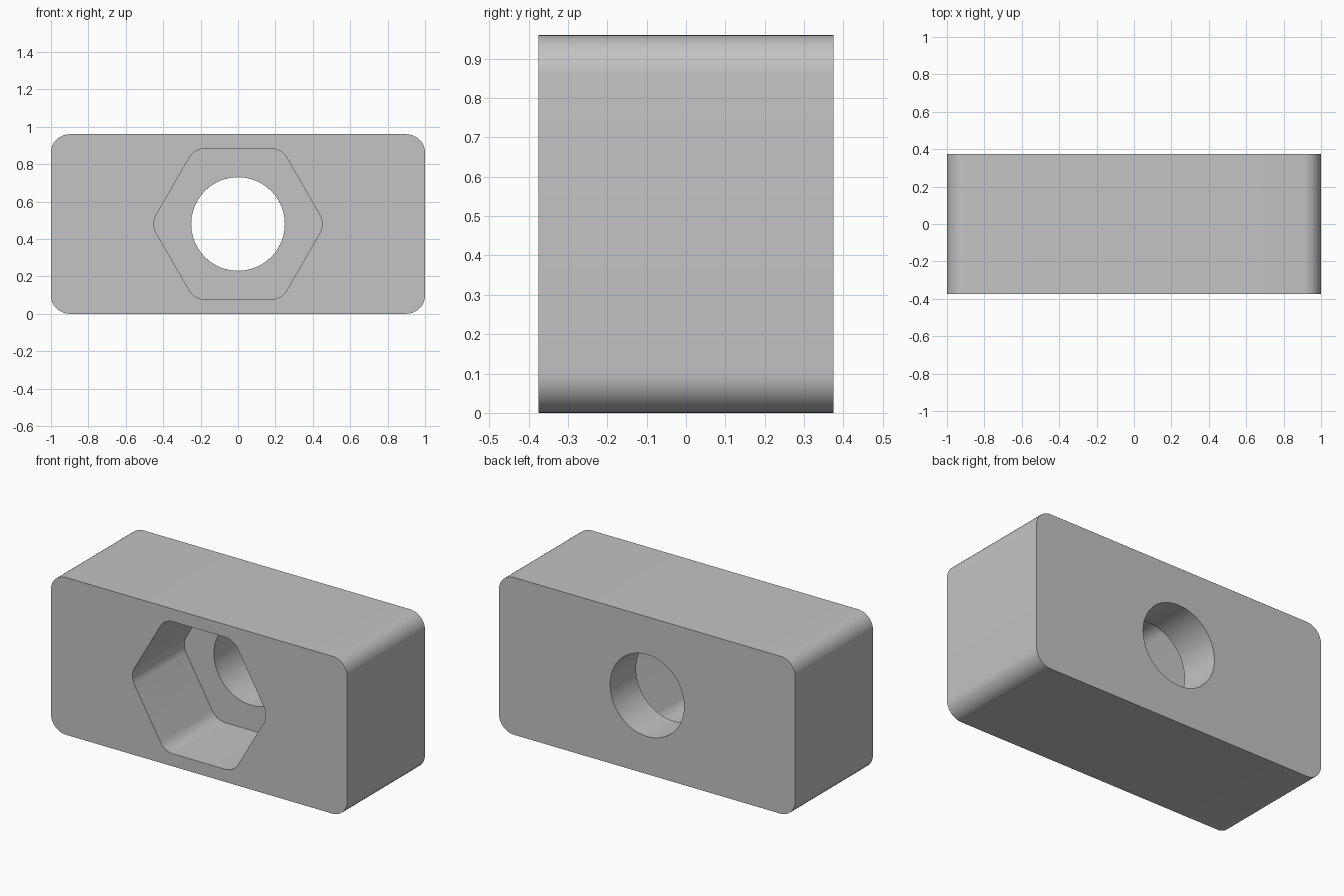
import bpy, bmesh, math
from mathutils import Vector

if "Cube" in bpy.data.objects:
    bpy.data.objects.remove(bpy.data.objects["Cube"])

HEIGHT, DEPTH = 0.96, 0.75
MID = HEIGHT / 2
FRONT, BACK = -DEPTH / 2, DEPTH / 2


def rounded(corners, radius, steps=12):
    """Round each corner of a convex counter-clockwise (x, z) outline."""
    pts = []
    for i, c in enumerate(corners):
        p = Vector(c)
        a = (Vector(corners[i - 1]) - p).normalized()
        b = (Vector(corners[(i + 1) % len(corners)]) - p).normalized()
        half = a.angle(b) / 2
        centre = p + (a + b).normalized() * radius / math.sin(half)
        start = p + a * radius / math.tan(half) - centre
        a0, sweep = math.atan2(start.y, start.x), math.pi - 2 * half
        for s in range(steps + 1):
            t = a0 + sweep * s / steps
            pts.append((centre.x + radius * math.cos(t), centre.y + radius * math.sin(t)))
    return pts


def ring(radius, sides):
    return [(radius * math.cos(2 * math.pi * i / sides),
             MID + radius * math.sin(2 * math.pi * i / sides)) for i in range(sides)]


def prism(name, outline, y0, y1):
    """Extrude an (x, z) outline from y0 to y1."""
    bm = bmesh.new()
    face = bm.faces.new([bm.verts.new((x, y0, z)) for x, z in outline])
    ext = bmesh.ops.extrude_face_region(bm, geom=[face])
    verts = [g for g in ext["geom"] if isinstance(g, bmesh.types.BMVert)]
    bmesh.ops.translate(bm, verts=verts, vec=(0, y1 - y0, 0))
    bmesh.ops.recalc_face_normals(bm, faces=bm.faces)
    mesh = bpy.data.meshes.new(name)
    bm.to_mesh(mesh)
    bm.free()
    obj = bpy.data.objects.new(name, mesh)
    bpy.context.collection.objects.link(obj)
    return obj


# Block with rounded long edges
block = prism("block", rounded([(-1, 0), (1, 0), (1, HEIGHT), (-1, HEIGHT)], 0.1), FRONT, BACK)
grey = bpy.data.materials.new("light grey")
grey.diffuse_color = (0.55, 0.55, 0.55, 1)
grey.use_nodes = True
grey.node_tree.nodes["Principled BSDF"].inputs["Base Color"].default_value = grey.diffuse_color
block.data.materials.append(grey)

# Hexagonal nut pocket in the front, round bolt hole all the way through
hexagon = rounded(ring(0.403 / math.cos(math.pi / 6), 6), 0.1)
cutters = [prism("pocket_cutter", hexagon, FRONT - 0.1, FRONT + 0.5),
           prism("hole_cutter", ring(0.25, 96), FRONT - 0.2, BACK + 0.1)]

bpy.context.view_layer.objects.active = block
block.select_set(True)
for cutter in cutters:
    cutter.hide_render = True
    mod = block.modifiers.new(cutter.name, "BOOLEAN")
    mod.operation, mod.solver, mod.object = "DIFFERENCE", "EXACT", cutter
    bpy.ops.object.modifier_apply(modifier=mod.name)
for cutter in cutters:
    bpy.data.objects.remove(cutter)

bpy.ops.object.shade_smooth_by_angle(angle=math.radians(30))
